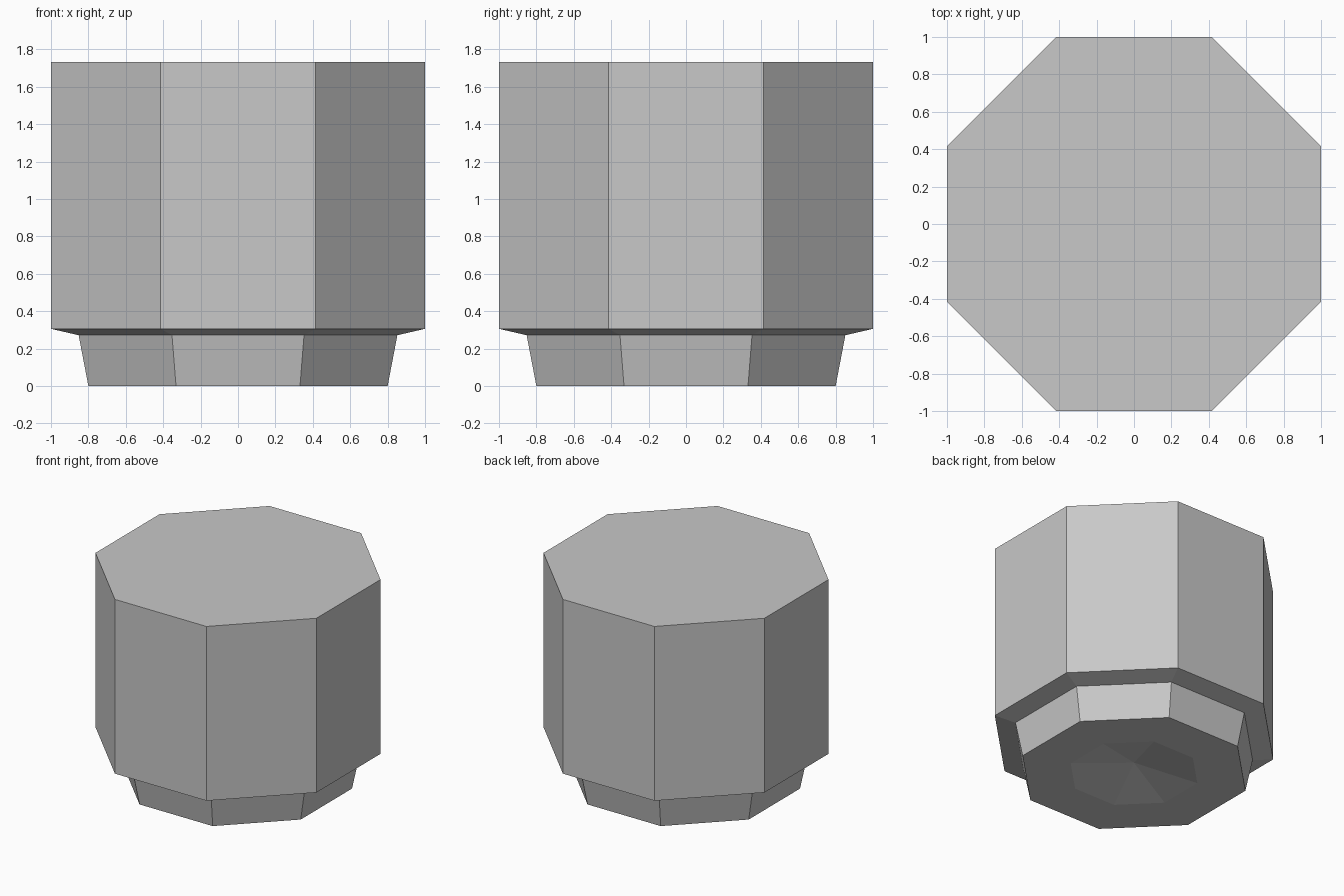
import bpy
import bmesh
from math import pi, cos, sin

SIDES = 8

old = bpy.data.objects.get("Cube")
if old:
    bpy.data.objects.remove(old, do_unlink=True)

# Plain grey for the whole model
grey = bpy.data.materials.new("light grey")
grey.use_nodes = True
colour = (0.58, 0.58, 0.58, 1)
grey.diffuse_color = colour
grey.node_tree.nodes["Principled BSDF"].inputs["Base Color"].default_value = colour


def lathe(name, profile):
    """Turn (flat-to-centre distance, height) points into an eight-sided solid."""
    bm = bmesh.new()
    rings = []
    for apothem, z in profile:
        if apothem == 0:
            rings.append([bm.verts.new((0, 0, z))] * SIDES)
            continue
        r = apothem / cos(pi / SIDES)
        angles = [(2 * i + 1) * pi / SIDES for i in range(SIDES)]
        rings.append([bm.verts.new((r * cos(a), r * sin(a), z)) for a in angles])
    for low, high in zip(rings, rings[1:]):
        for i in range(SIDES):
            j = (i + 1) % SIDES
            corners = dict.fromkeys((low[i], low[j], high[j], high[i]))
            bm.faces.new(list(corners))
    # Close a flat top when the profile ends on the axis at the same height
    if profile[-1][0] == 0:
        flat = [e for e in bm.edges if rings[-1][0] in e.verts]
        bmesh.ops.dissolve_edges(bm, edges=flat, use_verts=True)
    mesh = bpy.data.meshes.new(name)
    bm.to_mesh(mesh)
    bm.free()
    mesh.materials.append(grey)
    obj = bpy.data.objects.new(name, mesh)
    bpy.context.collection.objects.link(obj)
    return obj


# Tapered foot with a shallow pointed hollow underneath
lathe("foot", [(0, 0.09), (0.455, 0), (0.8, 0), (0.852, 0.272)])

# Tall body with a sloping underside lip and flat top
lathe("body", [(0.852, 0.272), (1, 0.306), (1, 1.732), (0, 1.732)])
